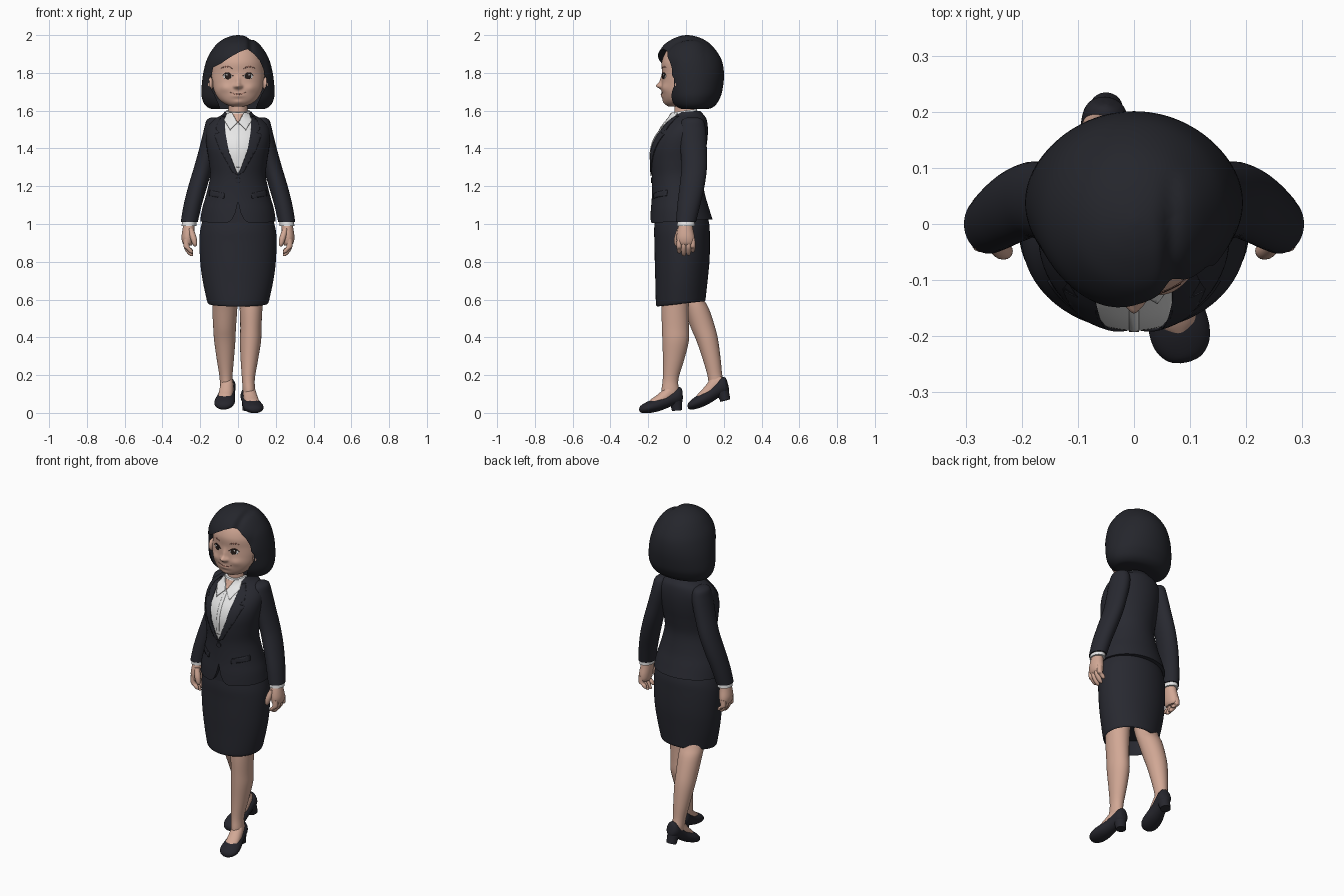
import bpy, bmesh, math
from mathutils import Matrix, Vector
from mathutils.bvhtree import BVHTree


def material(name, r, g, b):
    m = bpy.data.materials.new(name)
    m.diffuse_color = (r, g, b, 1)
    return m


SUIT = material("suit navy", 0.021, 0.022, 0.030)
HAIR = material("hair black", 0.018, 0.019, 0.025)
SHOE = material("shoe black", 0.019, 0.019, 0.026)
SKIN = material("skin", 0.64, 0.39, 0.30)
WHITE = material("shirt white", 0.80, 0.80, 0.80)
LIP = material("lip", 0.36, 0.16, 0.12)
DARK = material("eye dark", 0.02, 0.012, 0.01)


def finish(name, bm, mat, recalc=True):
    if recalc:
        bmesh.ops.recalc_face_normals(bm, faces=bm.faces)
    me = bpy.data.meshes.new(name)
    bm.to_mesh(me)
    bm.free()
    me.materials.append(mat)
    me.shade_smooth()
    me.set_sharp_from_angle(angle=math.radians(45))
    ob = bpy.data.objects.new(name, me)
    bpy.context.collection.objects.link(ob)
    return ob


def smooth_path(secs, sub):
    """Catmull-Rom interpolation of section tuples."""
    out = []
    for i in range(len(secs) - 1):
        p = [secs[max(i - 1, 0)], secs[i], secs[i + 1], secs[min(i + 2, len(secs) - 1)]]
        for k in range(sub):
            t = k / sub
            out.append([0.5 * (2 * b + (c - a) * t + (2 * a - 5 * b + 4 * c - d) * t * t
                               + (3 * b - a - 3 * c + d) * t ** 3) for a, b, c, d in zip(*p)])
    return out + [list(secs[-1])]


def loft(name, mat, secs, n=40, sub=4, side=1, tilt=0.0, mtx=None):
    """Closed loft of ellipses; each section is (z, centre x, half width, front y, back y)."""
    bm = bmesh.new()
    rings = []
    for z, cx, rx, yf, yb in smooth_path(secs, sub):
        ring = []
        for k in range(n):
            a = 2 * math.pi * k / n
            dy = (yb - yf) / 2 * math.sin(a)
            co = Vector((side * (cx + rx * math.cos(a)), (yf + yb) / 2 + dy, z + tilt * dy))
            ring.append(bm.verts.new(mtx @ co if mtx else co))
        rings.append(ring)
    for r, s in zip(rings, rings[1:]):
        for k in range(n):
            bm.faces.new((r[k], r[(k + 1) % n], s[(k + 1) % n], s[k]))
    bm.faces.new(rings[0])
    bm.faces.new(rings[-1])
    return finish(name, bm, mat)


def ball(name, mat, pos, size):
    bm = bmesh.new()
    bmesh.ops.create_uvsphere(bm, u_segments=24, v_segments=14, radius=1,
                              matrix=Matrix.Translation(pos) @ Matrix.Diagonal((*size, 1)))
    return finish(name, bm, mat)


def cut(ob, outline, y0, y1):
    """Cut an (x, z) outline, extruded from y0 to y1, out of an object."""
    bm = bmesh.new()
    f = bm.faces.new([bm.verts.new((x, y0, z)) for x, z in outline])
    ext = bmesh.ops.extrude_face_region(bm, geom=[f])
    for v in [g for g in ext["geom"] if isinstance(g, bmesh.types.BMVert)]:
        v.co.y = y1
    cutter = finish("cutter", bm, ob.data.materials[0])
    cutter.hide_render = True
    mod = ob.modifiers.new("cut", 'BOOLEAN')
    mod.operation, mod.solver, mod.object = 'DIFFERENCE', 'EXACT', cutter
    dg = bpy.context.evaluated_depsgraph_get()
    me = bpy.data.meshes.new_from_object(ob.evaluated_get(dg))
    ob.modifiers.clear()
    ob.data = me
    me.shade_smooth()
    me.set_sharp_from_angle(angle=math.radians(45))
    bpy.data.objects.remove(cutter)


def plate(name, mat, outline, targets, offset, side=1, step=0.012):
    """Thin plate with an (x, z) outline, laid on the front of the target objects."""
    trees = [BVHTree.FromPolygons([v.co for v in t.data.vertices],
                                  [p.vertices for p in t.data.polygons]) for t in targets]
    bm = bmesh.new()
    bm.faces.new([bm.verts.new((side * x, 0, z)) for x, z in outline])
    bmesh.ops.triangulate(bm, faces=bm.faces[:])
    for i, no in ((0, (1, 0, 0)), (2, (0, 0, 1))):
        vals = [v.co[i] for v in bm.verts]
        for k in range(math.ceil(min(vals) / step), math.floor(max(vals) / step) + 1):
            bmesh.ops.bisect_plane(bm, geom=bm.verts[:] + bm.edges[:] + bm.faces[:],
                                   plane_co=Vector(no) * k * step, plane_no=no)
    for v in bm.verts:
        hits = [t.ray_cast(Vector((v.co.x, -1, v.co.z)), Vector((0, 1, 0)))[0] for t in trees]
        v.co.y = min([h.y for h in hits if h] or [0]) - offset
    bm.normal_update()
    bmesh.ops.reverse_faces(bm, faces=[f for f in bm.faces if f.normal.y > 0])
    ob = finish(name, bm, mat, recalc=False)
    mod = ob.modifiers.new("thickness", 'SOLIDIFY')
    mod.thickness, mod.offset = 0.005, -1
    return ob


def oval(cx, cz, rx, rz, n=20):
    return [(cx + rx * math.cos(2 * math.pi * k / n), cz + rz * math.sin(2 * math.pi * k / n))
            for k in range(n)]


def arc(cx, cz, w, bend, thick, n=10):
    """Tapered bow; positive bend lifts the middle."""
    ts = [-1 + 2 * k / n for k in range(n + 1)]
    top = [(cx + w * t, cz + bend * (1 - t * t) + thick * (1.1 - t * t)) for t in ts]
    return top + [(cx + w * t, cz + bend * (1 - t * t)) for t in reversed(ts)]


# Head with nose, cheeks, lips and chin raised from its surface
head = loft("head", SKIN, [
    (1.622, 0, .03, -.092, -.03), (1.635, 0, .068, -.11, 0), (1.66, 0, .10, -.122, .03),
    (1.70, 0, .124, -.129, .06), (1.75, 0, .137, -.129, .10), (1.80, 0, .14, -.127, .12),
    (1.86, 0, .135, -.128, .13), (1.92, 0, .11, -.10, .11), (1.96, 0, .05, -.05, .06)], n=160, sub=10)
for v in head.data.vertices:
    if v.co.y < -.03:
        for cx, cz, sx, sz, h in ((0, 1.731, .015, .014, .026), (0, 1.755, .012, .028, .010),
                                  (.017, 1.728, .009, .009, .009), (.07, 1.72, .03, .022, .007),
                                  (0, 1.678, .03, .012, .006), (0, 1.645, .025, .013, .005)):
            v.co.y -= h * math.exp(-((abs(v.co.x) - cx) / sx) ** 2 - ((v.co.z - cz) / sz) ** 2)
neck = loft("neck", SKIN, [(1.52, 0, .06, -.07, .06), (1.58, 0, .052, -.062, .05),
                           (1.68, 0, .052, -.06, .05)])
for s in (1, -1):
    ball("ear", SKIN, (s * .147, -.035, 1.74), (.016, .027, .038))
    plate("eye_white", WHITE, oval(.056, 1.782, .023, .014), [head], .001, s, .006)
    plate("iris", DARK, oval(.054, 1.783, .0165, .0165), [head], .003, s, .006)
    plate("eye_glint", WHITE, oval(.059, 1.79, .004, .004, 10), [head], .004, s, .006)
    plate("eyelash", DARK, arc(.057, 1.785, .027, .012, .005), [head], .004, s, .006)
    plate("eyebrow", LIP, arc(.06, 1.824, .03, .008, .004), [head], .002, s, .006)
plate("mouth", LIP, arc(0, 1.698, .044, -.014, .005, 16), [head], .002, 1, .006)

# Bob hair with a parting and an opening for the face
hair = loft("hair", HAIR, [
    (1.608, 0, .125, -.03, .10), (1.612, 0, .15, -.055, .13), (1.63, 0, .174, -.082, .157),
    (1.66, 0, .189, -.102, .176), (1.70, 0, .194, -.115, .191), (1.78, 0, .187, -.133, .201),
    (1.85, 0, .172, -.154, .194), (1.90, 0, .151, -.148, .172), (1.95, 0, .115, -.115, .132),
    (1.98, 0, .075, -.07, .088), (1.995, 0, .035, -.03, .045), (2.0, 0, .006, 0, .012)], n=128)
for v in hair.data.vertices:
    if v.co.z > 1.78 and v.co.y < .1:
        front = min(1, (.1 - v.co.y) / .1)
        groove = .07 * math.exp(-((v.co.x - .065) / .014) ** 2) * front
        right = min(1, max(0, (v.co.x - .05) / .03)) * min(1, (v.co.z - 1.78) / .06)
        v.co.y += .02 * right * front * min(1, max(0, (.19 - v.co.x) / .05))
        v.co = v.co.lerp(Vector((.065, .02, 1.82)), groove)
cut(hair, [(-.09, 1.55), (-.10, 1.63), (-.127, 1.69), (-.15, 1.73), (-.153, 1.77), (-.138, 1.795),
           (-.132, 1.828), (-.09, 1.85), (-.04, 1.884), (.01, 1.912), (.05, 1.926),
           (.085, 1.90), (.115, 1.865), (.135, 1.82), (.14, 1.79), (.152, 1.77), (.149, 1.73),
           (.127, 1.69), (.10, 1.63), (.09, 1.55)], -.5, -.02)

# Jacket body, with the cutaway at the front hem
jacket = loft("jacket", SUIT, [
    (1.015, 0, .20, -.19, .14), (1.08, 0, .19, -.187, .12), (1.15, 0, .17, -.181, .10),
    (1.25, 0, .148, -.18, .085), (1.33, 0, .154, -.187, .095), (1.40, 0, .165, -.187, .108),
    (1.46, 0, .17, -.169, .115), (1.51, 0, .163, -.135, .115), (1.55, 0, .135, -.102, .108),
    (1.575, 0, .09, -.08, .092), (1.595, 0, .07, -.06, .075)], n=64, tilt=.06)
cut(jacket, [(-.075, .95), (-.065, 1.005), (-.045, 1.012), (-.028, 1.03), (-.014, 1.06), (0, 1.12),
             (.014, 1.06), (.028, 1.03), (.045, 1.012), (.065, 1.005), (.075, .95)], -.5, -.165)

# Shirt, collar, lapels, buttons and pocket flaps
collar = loft("shirt_collar_band", WHITE, [(1.55, 0, .08, -.10, .065), (1.575, 0, .072, -.088, .062),
                                           (1.60, 0, .062, -.074, .058)], tilt=.15)
vee = [(.015, 1.29), (.05, 1.38), (.07, 1.46), (.074, 1.565)]
plate("shirt_front", WHITE, [(0, 1.265)] + vee + [(-x, z) for x, z in reversed(vee)], [jacket], .002)
plate("shirt_placket", WHITE, [(-.009, 1.30), (.009, 1.30), (.009, 1.53), (-.009, 1.53)], [jacket], .004)
plate("throat", SKIN, [(0, 1.535), (.03, 1.585), (-.03, 1.585)], [jacket, collar, neck], .006)
for s in (1, -1):
    plate("collar_wing", WHITE, [(.004, 1.538), (.042, 1.50), (.074, 1.55), (.06, 1.588), (.032, 1.59)],
          [jacket, collar, neck], .010, s)
    plate("lapel", SUIT, [(-.004, 1.255), (.03, 1.275), (.095, 1.39), (.128, 1.475), (.10, 1.483),
                          (.118, 1.505), (.105, 1.545), (.082, 1.572), (.070, 1.572), (.068, 1.46),
                          (.048, 1.38), (.014, 1.29)], [jacket], .007, s)
    plate("pocket_flap", SUIT, [(.075, 1.135), (.155, 1.15), (.15, 1.18), (.072, 1.162)],
          [jacket], .005, s)
plate("jacket_button", SUIT, oval(0, 1.232, .014, .014), [jacket], .006, 1, .006)

# Pencil skirt, hollow at the hem
loft("skirt", SUIT, [
    (.66, 0, .15, -.14, .085), (.585, 0, .152, -.148, .092), (.582, 0, .160, -.157, .102),
    (.61, 0, .168, -.16, .106), (.70, 0, .187, -.162, .116), (.80, 0, .20, -.165, .125),
    (.92, 0, .204, -.167, .126), (1.0, 0, .193, -.168, .12), (1.12, 0, .155, -.15, .08)],
    n=64, tilt=.11)

# Arms, cuffs and hands
for s in (1, -1):
    loft("sleeve", SUIT, [
        (1.565, .125, .015, .01, .06), (1.55, .128, .038, -.02, .09), (1.51, .13, .048, -.035, .103),
        (1.46, .14, .050, -.036, .108), (1.40, .155, .050, -.03, .110), (1.30, .183, .050, -.024, .111),
        (1.20, .213, .050, -.034, .098), (1.10, .24, .048, -.046, .075), (1.01, .258, .045, -.053, .053)],
        side=s)
    loft("cuff", WHITE, [(1.03, .255, .037, -.045, .045), (.99, .26, .039, -.047, .047)], side=s)
    loft("palm", SKIN, [(1.01, .258, .028, -.034, .032), (.97, .262, .032, -.045, .038),
                        (.93, .266, .033, -.05, .046), (.90, .266, .028, -.046, .046),
                        (.885, .264, .018, -.037, .037)], side=s, n=24)
    for y, end in ((-.036, .845), (-.012, .83), (.013, .834), (.036, .85)):
        loft("finger", SKIN, [(.92, .273, .015, y - .013, y + .013), (.88, .272, .016, y - .014, y + .014),
                              (end + .02, .258, .015, y - .013, y + .013),
                              (end + .004, .247, .010, y - .009, y + .009),
                              (end, .244, .003, y - .003, y + .003)], side=s, n=14)
    loft("thumb", SKIN, [(.975, .25, .014, -.047, -.015), (.93, .237, .017, -.062, -.03),
                         (.895, .229, .013, -.062, -.035), (.88, .227, .004, -.052, -.044)], side=s, n=16)

# Legs: the left one steps forward, the right one trails
loft("front_leg", SKIN, [
    (.66, .07, .066, -.125, .02), (.55, .069, .06, -.13, .014), (.45, .068, .056, -.127, .015),
    (.38, .066, .056, -.125, .015), (.28, .06, .046, -.122, -.01), (.18, .055, .034, -.123, -.04),
    (.12, .058, .033, -.13, -.038), (.07, .06, .03, -.13, -.04)])
loft("back_leg", SKIN, [
    (.66, -.07, .062, -.05, .07), (.60, -.07, .065, -.03, .094), (.55, -.07, .066, -.01, .122),
    (.45, -.071, .06, .026, .155), (.38, -.07, .056, .056, .171), (.28, -.067, .045, .09, .184),
    (.20, -.064, .035, .113, .192), (.15, -.062, .033, .12, .205), (.11, -.06, .03, .125, .205)])

# Court shoes, lofted from toe to heel: (y, x, half width, bottom, top)
swap = Matrix(((1, 0, 0, 0), (0, 0, 1, 0), (0, 1, 0, 0), (0, 0, 0, 1)))
for x, y, z, yaw, pitch in ((.069, -.13, 0, .2, 5), (-.061, .13, .026, -.15, 16)):
    m = (Matrix.Translation((x, y, z)) @ Matrix.Rotation(yaw, 4, 'Z')
         @ Matrix.Translation((0, -.06, 0)) @ Matrix.Rotation(math.radians(pitch), 4, 'X')
         @ Matrix.Translation((0, .06, 0)))
    loft("shoe", SHOE, [
        (-.117, 0, .010, .014, .026), (-.11, 0, .030, .006, .040), (-.09, 0, .047, .001, .052),
        (-.06, 0, .054, 0, .064), (-.02, 0, .051, .004, .074), (.02, 0, .044, .014, .086),
        (.06, 0, .041, .026, .105), (.095, 0, .039, .032, .122), (.114, 0, .028, .042, .12),
        (.121, 0, .008, .06, .108)], mtx=m @ swap)
    loft("instep", SKIN, [
        (-.06, 0, .018, .04, .064), (-.045, 0, .033, .03, .074), (-.02, 0, .037, .03, .088),
        (.02, 0, .037, .03, .116), (.05, 0, .034, .04, .142), (.08, 0, .029, .05, .147),
        (.10, 0, .02, .07, .13)], mtx=m @ swap)
    loft("shoe_heel", SHOE, [(0, 0, .029, .058, .112), (.03, 0, .031, .052, .115),
                             (.06, 0, .035, .035, .118)], n=24, mtx=m)
